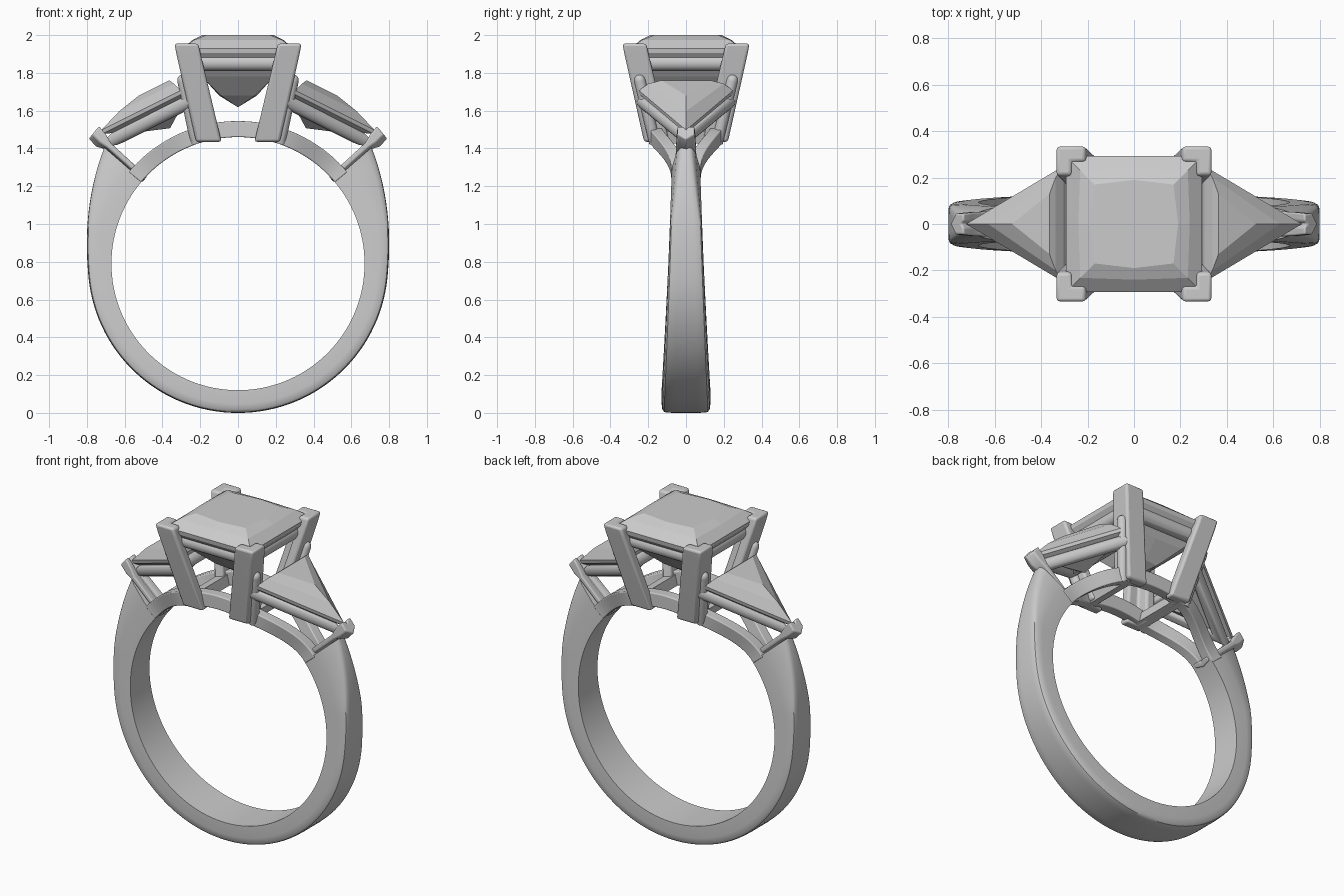
import bpy, bmesh, math
from mathutils import Vector
from math import sin, cos, pi, radians

if "Cube" in bpy.data.objects:
    bpy.data.objects.remove(bpy.data.objects["Cube"])

CZ, R_IN = 0.79, 0.67   # finger hole centre height and radius


def loft(name, rings, mirror=(False, False), bevel=0.0, closed=False, smooth=None):
    """Skin a list of equal-length rings; capped unless closed."""
    bm = bmesh.new()
    vs = [[bm.verts.new(p) for p in r] for r in rings]
    n, m = len(vs[0]), len(vs)
    for i in range(m if closed else m - 1):
        a, b = vs[i], vs[(i + 1) % m]
        for k in range(n):
            bm.faces.new((a[k], a[(k + 1) % n], b[(k + 1) % n], b[k]))
    if not closed:
        bm.faces.new(vs[0])
        bm.faces.new(vs[-1])
    bmesh.ops.recalc_face_normals(bm, faces=bm.faces)
    me = bpy.data.meshes.new(name)
    bm.to_mesh(me)
    bm.free()
    ob = bpy.data.objects.new(name, me)
    bpy.context.collection.objects.link(ob)
    if bevel:
        bv = ob.modifiers.new("Bevel", 'BEVEL')
        bv.width, bv.segments = bevel, 3
    if any(mirror):
        mi = ob.modifiers.new("Mirror", 'MIRROR')
        mi.use_axis = (mirror[0], mirror[1], False)
        mi.use_mirror_merge = False
    if smooth:
        bpy.ops.object.select_all(action='DESELECT')
        ob.select_set(True)
        bpy.context.view_layer.objects.active = ob
        bpy.ops.object.shade_smooth_by_angle(angle=radians(smooth))
    return ob


def polar(r, deg, y):
    a = radians(deg)
    return Vector((r * cos(a), y, CZ + r * sin(a)))


# shank: rounded outside, thicker and narrower toward the shoulders
rings = []
for i in range(97):
    e = -131 + 262 * i / 96
    t = abs(e)
    r_out = 0.79 + 0.005 * t / 90 + 0.14 * max(0, (t - 85) / 46) ** 1.9
    z = CZ - 0.74 * cos(radians(t))
    w = 0.132 - 0.055 * z + 0.008 * z * z
    k = max(0, (t - 105) / 26)          # shoulders sharpen to a ridge
    prof = [(0, 1), (0.6 - 0.2 * k, 1), (0.85, 0.97 - 0.3 * k), (0.95, 0.9 - 0.42 * k),
            (0.985, 0.8 - 0.45 * k), (1, 0.5 - 0.3 * k)]
    prof += [(f, -y) for f, y in reversed(prof)]
    rings.append([polar(R_IN + f * (r_out - R_IN), e - 90, y * w) for f, y in prof])
loft("shank", rings, smooth=35)

# split gallery rails under the stones
rings = []
for i in range(41):
    deg = 40 + 100 * i / 40
    d = min(1, max(0, (abs(deg - 90) - 14) / 34))
    y = 0.165 - 0.12 * d * d * (3 - 2 * d)
    rings.append([polar(r, deg, y + s) for r, s in
                  ((R_IN, -.033), (R_IN, .033), (0.755, .033), (0.755, -.033))])
loft("gallery_rail", rings, mirror=(False, True), bevel=0.006, smooth=35)

# gallery cross bars
loft("gallery_cross_bar",
     [[polar(r, a, y) for r, a in ((R_IN, 72), (R_IN, 77), (0.735, 77), (0.735, 72))]
      for y in (-0.17, 0.17)], mirror=(True, False))


# centre stone
def square_ring(c, m, z):
    """Square with corner offset c and edge-middle offset m."""
    return [Vector(p) for p in ((c, c, z), (0, m, z), (-c, c, z), (-m, 0, z),
                                (-c, -c, z), (0, -m, z), (c, -c, z), (m, 0, z))]


loft("centre_stone", [square_ring(*p) for p in (
    (0.003, 0.003, 1.62), (0.09, 0.10, 1.68), (0.19, 0.19, 1.78), (0.288, 0.288, 1.905),
    (0.292, 0.292, 1.93), (0.232, 0.24, 1.975), (0.17, 0.19, 2.0))])


def frame(name, corners, centre, inradius, r, h, place, mirror=(False, False)):
    """Round rail following a polygon with mitred corners."""
    c = Vector(centre)
    out = []
    for p in corners:
        d = Vector(p) - c
        ring = []
        for k in range(16):
            a = 2 * pi * k / 16
            q = c + d * (1 + r * cos(a) / inradius)
            ring.append(place(q.x, q.y, h + r * sin(a)))
        out.append(ring)
    return loft(name, out, mirror, closed=True, smooth=40)


s = 0.235
frame("centre_seat_rail", [(s, s), (-s, s), (-s, -s), (s, -s)], (0, 0), s, 0.043, 1.855,
      lambda x, y, z: Vector((x, y, z)))

# angle-section corner prongs of the centre stone
rings = []
for z, o, a, t in ((1.435, 0.222, 0.135, 0.06), (1.90, 0.326, 0.128, 0.06),
                   (1.955, 0.336, 0.126, 0.068)):
    rings.append([Vector((x, y, z)) for x, y in (
        (o, o), (o - a, o), (o - a, o - t), (o - t, o - t), (o - t, o - a), (o, o - a))])
loft("centre_prong", rings, mirror=(True, True), bevel=0.014, smooth=40)


# side stones, laid out in a tilted plane: u toward the point, n off the face
def tilt(u, y, n):
    return Vector((0.30 + 0.894 * u + 0.447 * n, y, 1.70 - 0.447 * u + 0.894 * n))


def tri_ring(base, tip, hy, n):
    return [tilt(base, -hy, n), tilt(base, hy, n), tilt(tip, 0, n)]


loft("side_stone", [tri_ring(*p) for p in (
    (0.138, 0.142, 0.002, -0.145), (0.06, 0.30, 0.13, -0.09), (0.0, 0.47, 0.25, -0.012),
    (0.0, 0.47, 0.25, 0.008), (0.015, 0.34, 0.20, 0.055), (0.03, 0.21, 0.13, 0.083))],
     mirror=(True, False))

frame("side_seat_rail", [(0.03, -0.2), (0.03, 0.2), (0.40, 0)], (0.149, 0), 0.119,
      0.037, -0.065, tilt, (True, False))

# round prongs at the wide end of the side stones
p0, p1 = Vector((0.222, 0.165, 1.43)), Vector((0.298, 0.252, 1.79))
ax = (p1 - p0).normalized()
e1 = ax.cross(Vector((0, 1, 0))).normalized()
e2 = ax.cross(e1)
rings = []
for back, r in ((None, 0.03), (0.03, 0.03), (0.015, 0.026), (0.005, 0.017), (0, 0.005)):
    c = p0 if back is None else p1 - ax * back
    rings.append([c + r * (cos(k * pi / 8) * e1 + sin(k * pi / 8) * e2) for k in range(16)])
loft("side_round_prong", rings, mirror=(True, True), smooth=40)

# chevron prongs holding the points of the side stones
rings = []
out = Vector((0.64, 0, -0.77))
for x, z, f, b, hy in ((0.495, 1.235, 0.018, 0.022, 0.06), (0.69, 1.41, 0.02, 0.025, 0.052),
                       (0.725, 1.44, 0.042, 0.042, 0.05), (0.765, 1.482, 0.042, 0.046, 0.045)):
    c = Vector((x, 0, z))
    rings.append([c + out * p + Vector((0, y, 0)) for p, y in (
        (f, 0), (0.2 * f, hy), (-b, hy), (-b, 0.3 * hy), (-b * 0.6, 0),
        (-b, -0.3 * hy), (-b, -hy), (0.2 * f, -hy))])
loft("side_point_prong", rings, mirror=(True, False), bevel=0.008, smooth=40)
